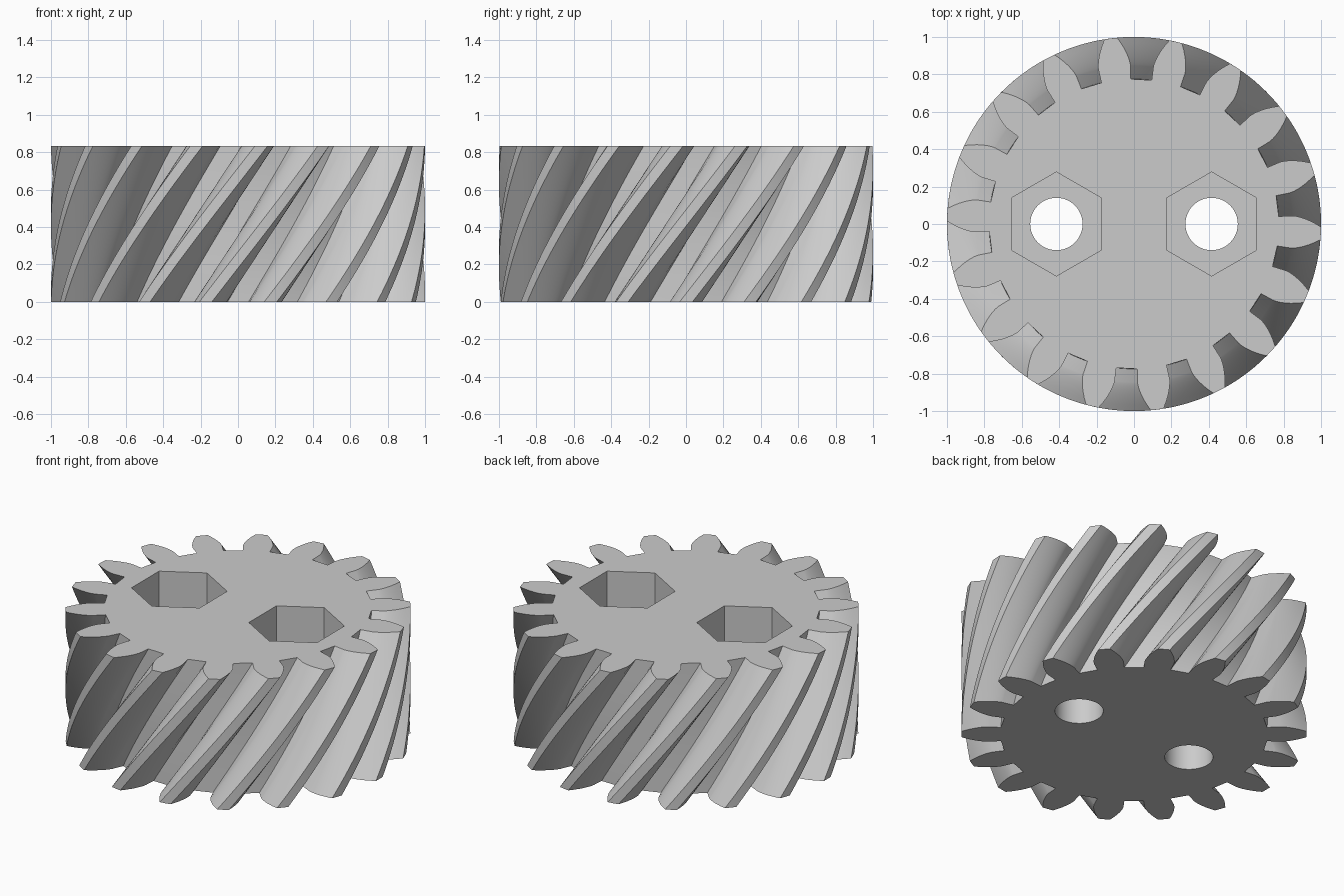
import bpy, bmesh, math
from math import cos, sin, tan, radians, pi

cube = bpy.data.objects.get("Cube")
if cube:
    bpy.data.objects.remove(cube, do_unlink=True)

# Gear proportions
TEETH = 18
TIP, PITCH, ROOT = 1.0, 0.9, 0.775
HEIGHT = 0.833
BASE = PITCH * cos(radians(20))
TWIST = tan(radians(35)) * HEIGHT / PITCH
LAYERS = 32
FLANK_STEPS = 7

grey = bpy.data.materials.new("light grey")
grey.use_nodes = True
colour = (0.6, 0.6, 0.6, 1)
grey.diffuse_color = colour
grey.node_tree.nodes["Principled BSDF"].inputs["Base Color"].default_value = colour


def involute(r):
    """Polar angle of the involute flank at radius r."""
    a = math.acos(min(1, BASE / r))
    return tan(a) - a


def tooth_profile():
    """One tooth as (radius, angle) pairs, from one root corner to the other."""
    half = pi / (2 * TEETH) + involute(PITCH)
    side = [(ROOT, half)]
    for i in range(FLANK_STEPS + 1):
        r = BASE + (TIP - BASE) * (i / FLANK_STEPS) ** 1.5
        side.append((r, half - involute(r)))
    return [(r, -a) for r, a in side] + [(TIP, 0)] + side[::-1]


# Twisted gear body, skinned through stacked copies of the outline
outline = [(r, a + 2 * pi * t / TEETH)
           for t in range(TEETH) for r, a in tooth_profile()]
bm = bmesh.new()
rings = []
for k in range(LAYERS + 1):
    f = k / LAYERS
    rings.append([bm.verts.new((r * cos(a + TWIST * f), r * sin(a + TWIST * f), HEIGHT * f))
                  for r, a in outline])
n = len(outline)
for low, high in zip(rings, rings[1:]):
    for i in range(n):
        j = (i + 1) % n
        bm.faces.new((low[i], low[j], high[j], high[i]))
bm.faces.new(rings[0][::-1])
bm.faces.new(rings[-1])
mesh = bpy.data.meshes.new("helical_gear")
bm.to_mesh(mesh)
bm.free()
mesh.materials.append(grey)
gear = bpy.data.objects.new("helical_gear", mesh)
bpy.context.collection.objects.link(gear)


def cut(name, sides, radius, x, bottom, top):
    """Remove an upright prism from the gear."""
    bpy.ops.mesh.primitive_cylinder_add(
        vertices=sides, radius=radius, depth=top - bottom,
        location=(x, 0, (top + bottom) / 2))
    cutter = bpy.context.object
    cutter.name = name
    cutter.hide_render = True
    cutter.data.materials.append(grey)
    mod = gear.modifiers.new(name, 'BOOLEAN')
    mod.operation = 'DIFFERENCE'
    mod.solver = 'EXACT'
    mod.object = cutter
    bpy.context.view_layer.objects.active = gear
    bpy.ops.object.modifier_apply(modifier=name)
    bpy.data.objects.remove(cutter, do_unlink=True)


# Round bolt holes and the hexagonal pockets above them
for x in (-0.415, 0.415):
    cut("bolt_hole", 48, 0.14, x, -0.1, HEIGHT + 0.1)
    cut("hex_pocket", 6, 0.278, x, HEIGHT / 2, HEIGHT + 0.1)

# Smooth flanks with crisp edges
bpy.ops.object.select_all(action='DESELECT')
gear.select_set(True)
bpy.context.view_layer.objects.active = gear
bpy.ops.object.shade_smooth_by_angle(angle=radians(30))
